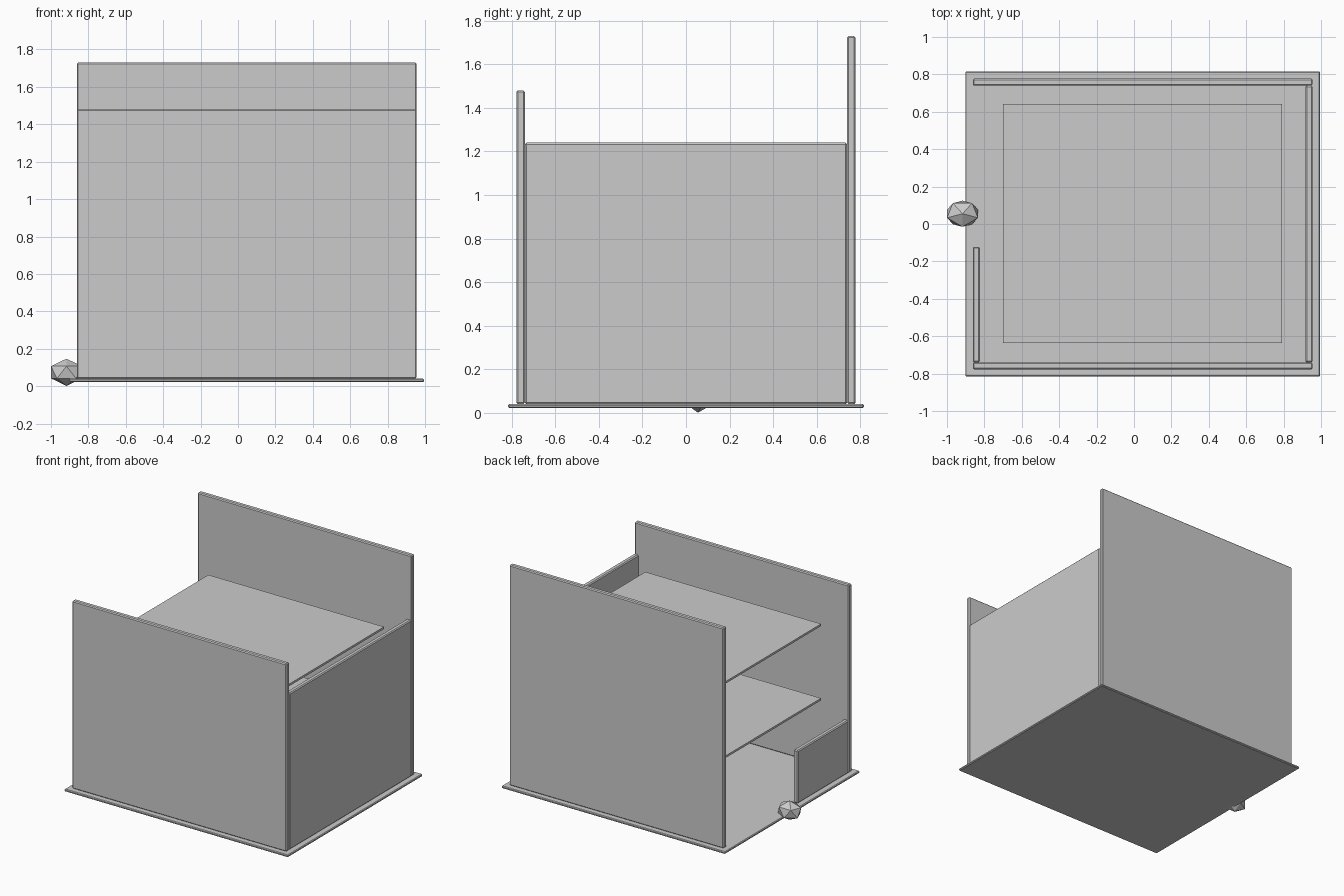
import bpy, bmesh
from math import radians
from mathutils import Matrix

if "Cube" in bpy.data.objects:
    bpy.data.objects.remove(bpy.data.objects["Cube"])


def add_object(name, bm):
    mesh = bpy.data.meshes.new(name)
    bm.to_mesh(mesh)
    bm.free()
    obj = bpy.data.objects.new(name, mesh)
    bpy.context.collection.objects.link(obj)
    return obj


def box(name, x, y, z, bevel=0.0):
    """Box from (min, max) pairs, with an optional one-step chamfer."""
    bm = bmesh.new()
    size = [b - a for a, b in (x, y, z)]
    mid = [(a + b) / 2 for a, b in (x, y, z)]
    bmesh.ops.create_cube(bm, size=1, matrix=Matrix.Diagonal((*size, 1)))
    obj = add_object(name, bm)
    obj.location = mid
    if bevel:
        mod = obj.modifiers.new("chamfer", 'BEVEL')
        mod.width = bevel
        mod.segments = 1
    return obj


FLOOR = 0.04
X0, X1 = -0.862, 0.955   # outer faces of the side walls
Y = 0.778                # outer faces of the front and back walls
T = 0.038                # wall thickness
B = 0.007                # chamfer

# Ground slab
box("floor_slab", (-0.902, 0.995), (-0.816, 0.816), (0.022, FLOOR), 0.005)

# Walls of stepped height; the left one is low and leaves an opening
box("front_wall", (X0, X1), (-Y, -Y + T), (FLOOR, 1.48), B)
box("back_wall", (X0, X1), (Y - T, Y), (FLOOR, 1.73), B)
box("right_wall", (X1 - T, X1), (-Y + T, Y - T), (FLOOR, 1.24), B)
box("left_low_wall", (X0, X0 + T), (-Y + T, -0.122), (FLOOR, 0.445), B)

# Two thin inner floors
for name, top in (("lower_deck", 0.61), ("upper_deck", 1.18)):
    box(name, (-0.70, 0.79), (-0.637, 0.641), (top - 0.016, top))

# Faceted stone at the entrance
bm = bmesh.new()
bmesh.ops.create_icosphere(
    bm, subdivisions=1, radius=1,
    matrix=Matrix.Diagonal((0.097, 0.078, 0.073, 1)) @ Matrix.Rotation(radians(-18), 4, 'Z'))
stone = add_object("entrance_stone", bm)
stone.location = (-0.917, 0.055, 0.074)
